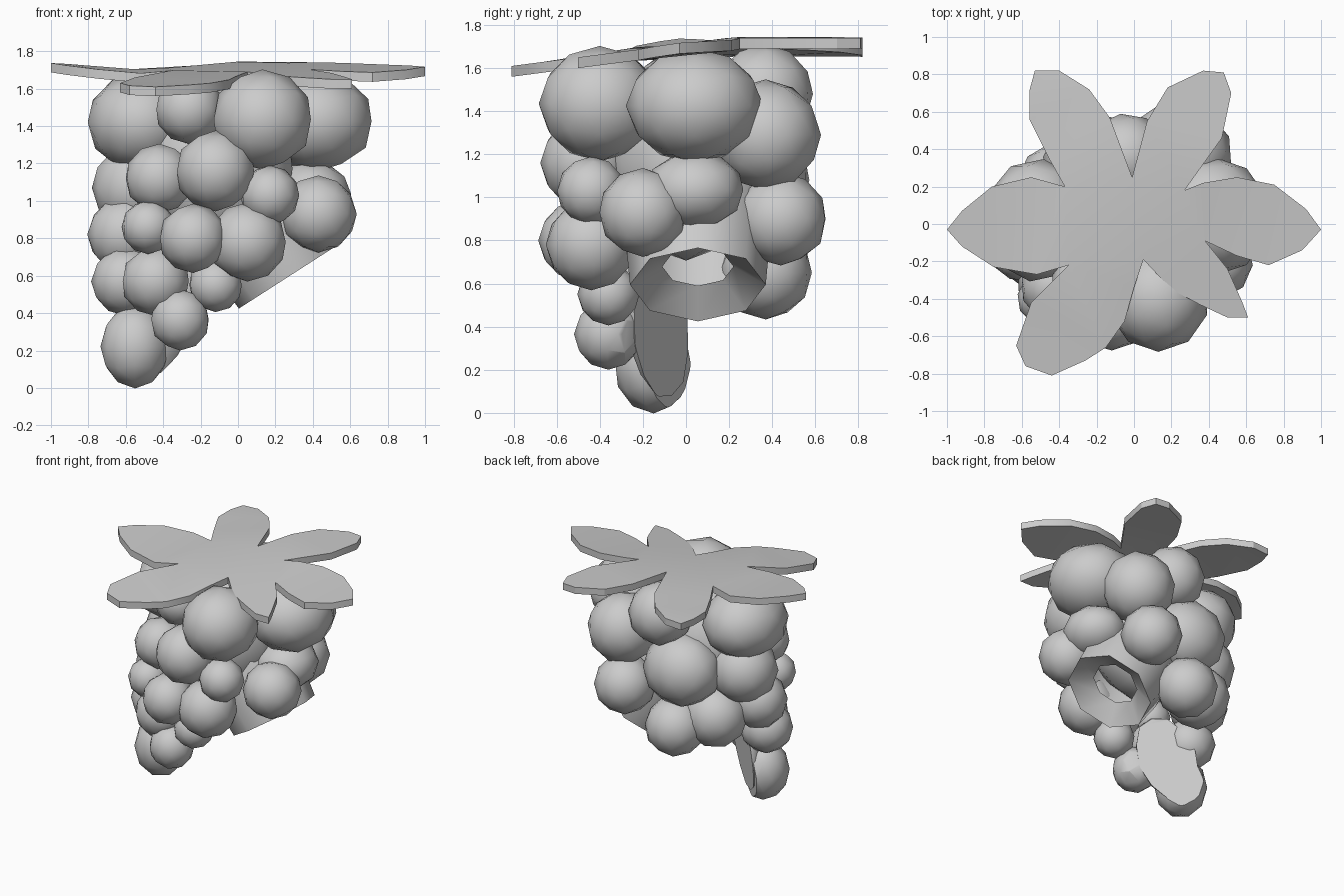
import bpy, bmesh, math
from mathutils import Vector, Matrix

if "Cube" in bpy.data.objects:
    bpy.data.objects.remove(bpy.data.objects["Cube"])

grey = bpy.data.materials.new("plain grey")
grey.diffuse_color = (0.6, 0.6, 0.6, 1)
grey.use_nodes = True
grey.node_tree.nodes["Principled BSDF"].inputs["Base Color"].default_value = grey.diffuse_color

# Upright plane that slices the back of the lowest berries flat
CUT_POINT = Vector((-.42, -.10, .38))
CUT_NORMAL = Vector((.6, .79, -.08)).normalized()


def add_object(name, bm, angle=40):
    bmesh.ops.recalc_face_normals(bm, faces=bm.faces[:])
    mesh = bpy.data.meshes.new(name)
    bm.to_mesh(mesh)
    bm.free()
    mesh.materials.append(grey)
    ob = bpy.data.objects.new(name, mesh)
    bpy.context.collection.objects.link(ob)
    bpy.ops.object.select_all(action='DESELECT')
    ob.select_set(True)
    bpy.context.view_layer.objects.active = ob
    bpy.ops.object.shade_smooth_by_angle(angle=math.radians(angle))
    return ob


def slice_flat(bm, inset):
    res = bmesh.ops.bisect_plane(bm, geom=bm.verts[:] + bm.edges[:] + bm.faces[:],
                                 plane_co=CUT_POINT - CUT_NORMAL * inset,
                                 plane_no=CUT_NORMAL, clear_outer=True)
    cut = [e for e in res["geom_cut"] if isinstance(e, bmesh.types.BMEdge)]
    if cut:
        bmesh.ops.contextual_create(bm, geom=cut)


def berry(name, centre, radii, turn=0.0, tilt=None, cut=None):
    bm = bmesh.new()
    bmesh.ops.create_icosphere(bm, subdivisions=2, radius=1.03)
    bm.transform(Matrix.Translation(centre) @ (tilt or Matrix())
                 @ Matrix.Diagonal((*radii, 1)) @ Matrix.Rotation(turn, 4, 'Z'))
    if cut is not None:
        slice_flat(bm, cut)
    return add_object(name, bm, 45)


# Berries by tier: x, y, z, radius
tiers = {
    "top": [(-.26, -.33, 1.49, .18), (.27, .37, 1.29, .25), (-.04, .36, 1.48, .225)],
    "upper": [(-.12, -.46, 1.16, .21), (-.42, -.34, 1.12, .18), (.17, -.44, 1.03, .155),
              (-.54, .07, 1.07, .235)],
    "middle": [(-.24, -.50, .80, .18), (.05, -.44, .78, .205), (-.48, -.40, .86, .14),
               (.43, -.20, .93, .20), (.21, .44, .90, .21), (-.60, -.02, .82, .20)],
    "lower": [(-.44, -.30, .57, .18), (-.12, -.36, .55, .14), (-.17, .37, .65, .21),
              (-.40, .21, .73, .22), (-.60, -.12, .57, .18)],
}
for tier, items in tiers.items():
    for i, (x, y, z, r) in enumerate(items):
        berry(f"{tier}_berry_{i + 1}", (x, y, z), (r, r, r), i * 0.7)

# Larger stretched berries
berry("front_top_berry", (.13, -.40, 1.435), (.265, .275, .26))
berry("right_top_berry", (.42, .04, 1.425), (.30, .31, .26))
berry("left_top_berry", (-.52, .02, 1.42), (.28, .32, .26), 0.5)
berry("right_upper_berry", (.39, .04, 1.035), (.21, .225, .175), 0.4)
berry("back_upper_berry", (-.20, .33, 1.08), (.28, .24, .26), 0.2)

# Lowest berries and the body between them, sliced flat at the back
berry("tip_berry", (-.55, -.15, .222), (.18, .18, .218), 0.3, cut=.008)
berry("hanging_berry", (-.31, -.36, .365), (.155, .155, .16), 0.6, cut=.004)
lean = (Matrix.Rotation(math.atan2(.79, .6), 4, 'Z')
        @ Matrix.Rotation(math.radians(20), 4, 'X'))
berry("flat_lower_body", (-.40, -.115, .38), (.12, .2, .33), 0, lean, 0)

# Filling body behind the berries
berry("inner_body", (-.12, 0, 1.17), (.42, .36, .45))

# Hollow spout: outer wall, wide rim and shallow funnel, along local z
bm = bmesh.new()
profile = [(.32, -.55), (.335, -.25), (.315, 0), (.165, -.10)]
rings = []
for r, h in profile:
    rings.append([bm.verts.new((r * math.cos(a), r * math.sin(a), h))
                  for a in [math.tau * k / 8 for k in range(8)]])
for a, b in zip(rings, rings[1:]):
    for k in range(8):
        bm.faces.new((a[k], a[(k + 1) % 8], b[(k + 1) % 8], b[k]))
aim = Vector((.54, 0, -.84)).to_track_quat('Z', 'Y').to_matrix().to_4x4()
bm.transform(Matrix.Translation((.27, .055, .595)) @ aim)
add_object("spout", bm, 50)

# Six-lobed leaf cap outline
outline = [
    (-1, -.03), (-.92, .07), (-.76, .20), (-.55, .25), (-.37, .20), (-.46, .36),
    (-.56, .56), (-.56, .71), (-.53, .82), (-.40, .82), (-.24, .72), (-.13, .57),
    (-.01, .25), (.07, .55), (.18, .73), (.37, .82), (.48, .81), (.52, .70),
    (.47, .46), (.27, .18), (.37, .22), (.55, .25), (.75, .21), (.92, .08),
    (1, -.03), (.90, -.14), (.72, -.22), (.55, -.17), (.38, -.09), (.50, -.24),
    (.58, -.42), (.61, -.50), (.50, -.50), (.35, -.43), (.20, -.35), (.05, -.19),
    (0, -.34), (-.05, -.52), (-.15, -.66), (-.26, -.73), (-.44, -.81), (-.58, -.76),
    (-.63, -.65), (-.55, -.42), (-.35, -.22), (-.52, -.27), (-.75, -.23), (-.92, -.12)]
ridge = [(-1.01, 1.74), (-.5, 1.70), (0, 1.745), (.5, 1.74), (1.01, 1.72)]


def leaf_height(x, y):
    # Ridge height across the cap, drooping towards the front
    for (x0, z0), (x1, z1) in zip(ridge, ridge[1:]):
        if x0 <= x <= x1:
            top = z0 + (z1 - z0) * (x - x0) / (x1 - x0)
    if x < -.34 and y > -.3:
        return top + .07 * min(y, 0)
    return min(1.715 + 0.13 * y + .02 * max(0, abs(x) - .7), top)


bm = bmesh.new()
flat = bm.faces.new([bm.verts.new((x, y, 0)) for x, y in outline])
bmesh.ops.triangulate(bm, faces=[flat])
ext = bmesh.ops.extrude_face_region(bm, geom=bm.faces[:], use_keep_orig=True)
lower = {v for v in ext["geom"] if isinstance(v, bmesh.types.BMVert)}
for v in bm.verts:
    v.co.z = leaf_height(v.co.x, v.co.y) - (.05 if v in lower else 0)
add_object("leaf_cap", bm, 30)
